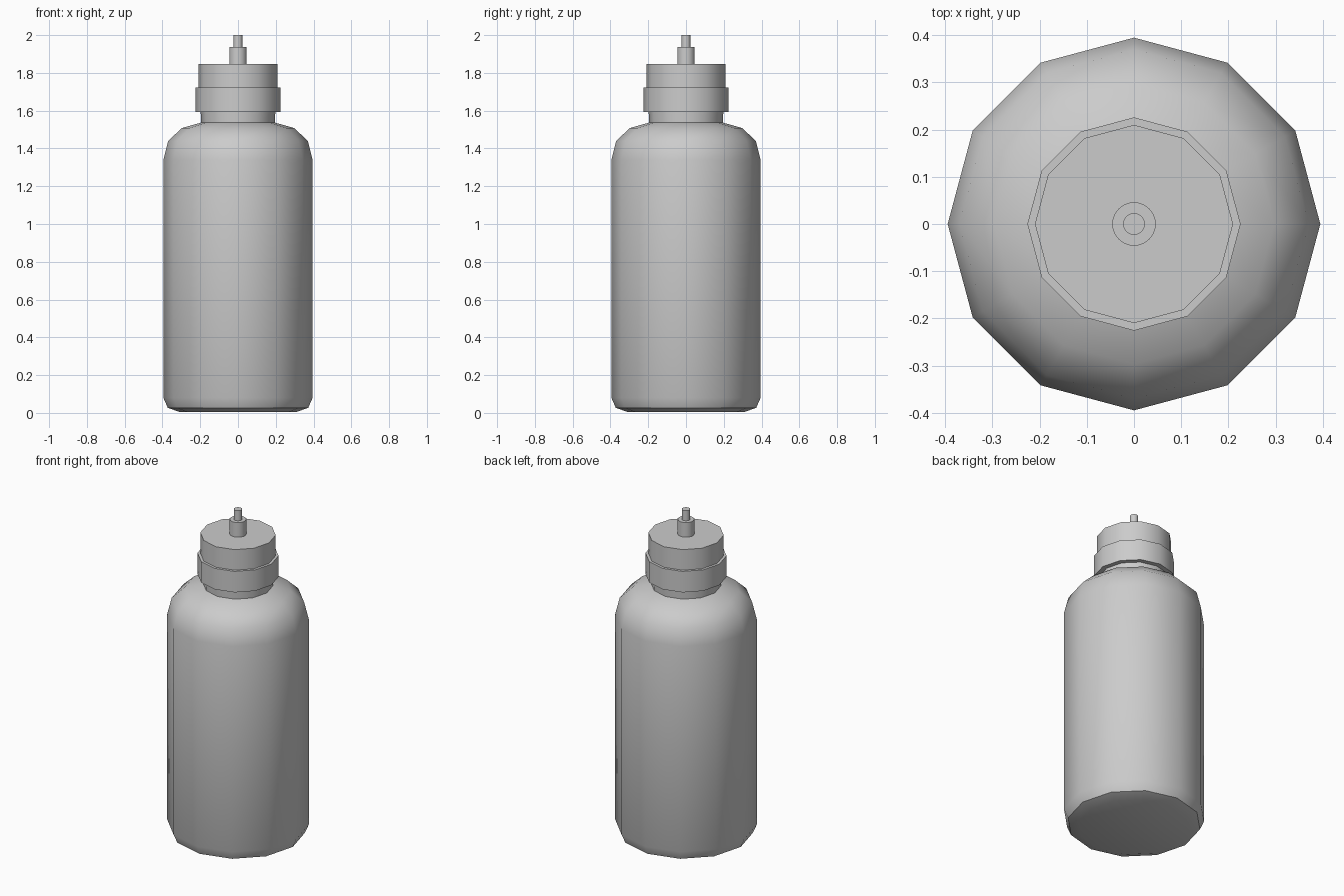
import bpy, bmesh, math

if "Cube" in bpy.data.objects:
    bpy.data.objects.remove(bpy.data.objects["Cube"])


def lathe(name, profile, sides):
    """Closed solid of revolution from (radius, z) points, bottom to top."""
    bm = bmesh.new()
    rings = []
    for r, z in profile:
        rings.append([bm.verts.new((r * math.cos(2 * math.pi * i / sides),
                                    r * math.sin(2 * math.pi * i / sides), z))
                      for i in range(sides)])
    for low, high in zip(rings, rings[1:]):
        for i in range(sides):
            j = (i + 1) % sides
            bm.faces.new((low[i], low[j], high[j], high[i]))
    bm.faces.new(rings[0][::-1])
    bm.faces.new(rings[-1])
    mesh = bpy.data.meshes.new(name)
    bm.to_mesh(mesh)
    bm.free()
    obj = bpy.data.objects.new(name, mesh)
    bpy.context.collection.objects.link(obj)
    bpy.ops.object.select_all(action='DESELECT')
    obj.select_set(True)
    bpy.context.view_layer.objects.active = obj
    bpy.ops.object.shade_smooth_by_angle(angle=math.radians(40))
    return obj


# Bottle body with rounded base and shoulder, then the neck
lathe("bottle_body", [(0.31, 0.005), (0.372, 0.027), (0.395, 0.08), (0.395, 1.34),
                      (0.37, 1.44), (0.297, 1.508), (0.195, 1.537),
                      (0.198, 1.60)], 12)

# Cap: wide collar with a slightly narrower top
lathe("cap", [(0.226, 1.593), (0.226, 1.722), (0.21, 1.722), (0.21, 1.848)], 12)

# Nozzle with a thin tip
lathe("nozzle", [(0.046, 1.84), (0.046, 1.938), (0.023, 1.938), (0.023, 2.0)], 32)
